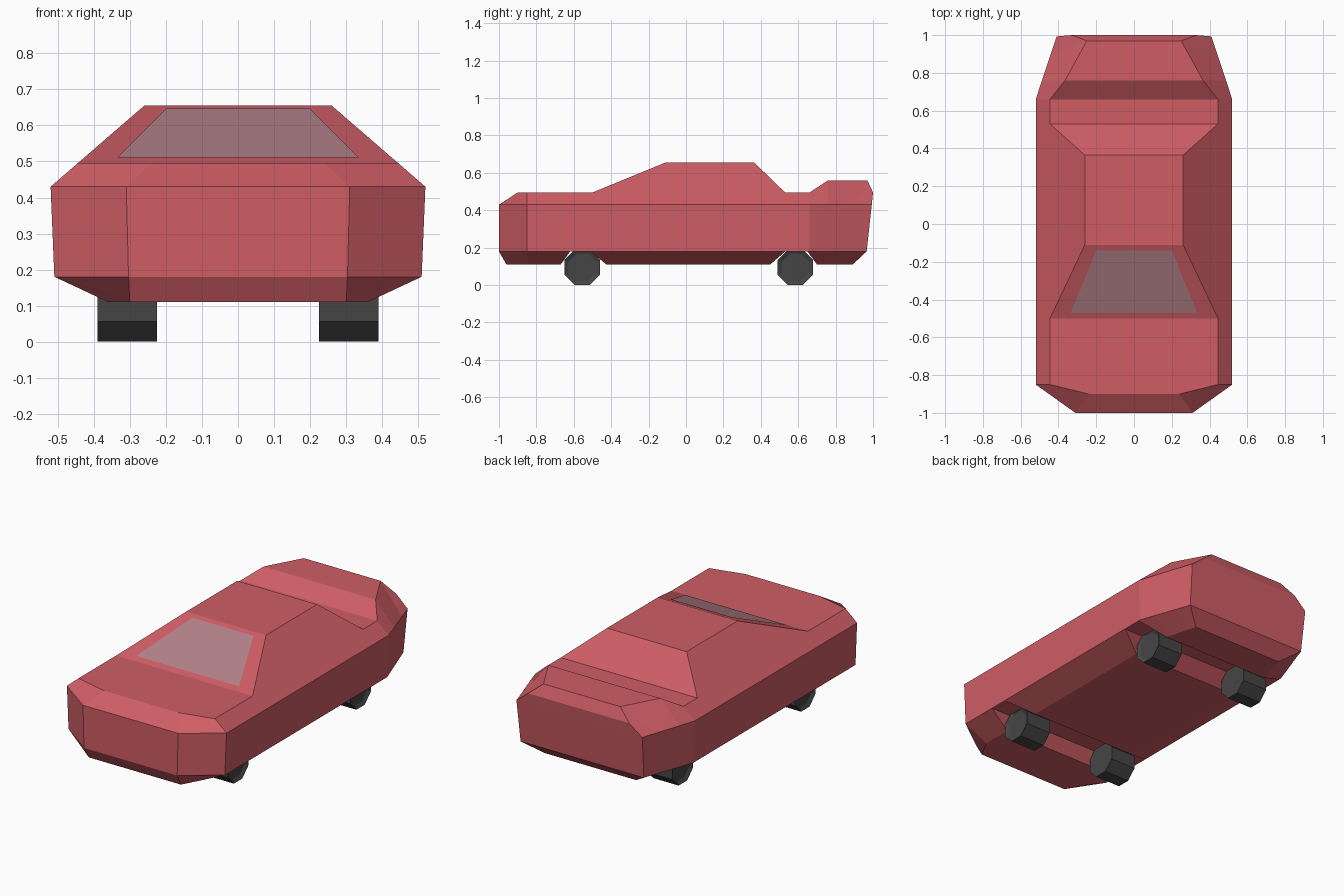
import bpy, bmesh, math
from mathutils import Matrix

if "Cube" in bpy.data.objects:
    bpy.data.objects.remove(bpy.data.objects["Cube"])


def material(name, color):
    m = bpy.data.materials.new(name)
    m.diffuse_color = color
    m.use_nodes = True
    m.node_tree.nodes["Principled BSDF"].inputs["Base Color"].default_value = m.diffuse_color
    return m


def make_object(name, bm, mat=None):
    bmesh.ops.recalc_face_normals(bm, faces=bm.faces)
    me = bpy.data.meshes.new(name)
    bm.to_mesh(me)
    bm.free()
    ob = bpy.data.objects.new(name, me)
    bpy.context.collection.objects.link(ob)
    if mat:
        me.materials.append(mat)
    return ob


red = material("red_paint", (0.62, 0.11, 0.13, 1))
glass_mat = material("glass", (0.45, 0.22, 0.25, 1))
rubber = material("rubber", (0.06, 0.06, 0.06, 1))

# Car body: stations of (top y, top z, top half width, side y, belt half width, floor half width)
stations = [
    (-0.90, 0.495, 0.24, -1.00, 0.31, 0.30),
    (-0.85, 0.495, 0.445, -0.85, 0.52, 0.36),
    (-0.50, 0.495, 0.445, -0.50, 0.52, 0.36),
    (-0.11, 0.655, 0.26, -0.11, 0.52, 0.36),
    (0.365, 0.655, 0.26, 0.365, 0.52, 0.36),
    (0.53, 0.495, 0.445, 0.53, 0.52, 0.36),
    (0.66, 0.495, 0.445, 0.66, 0.52, 0.36),
    (0.76, 0.56, 0.365, 0.76, 0.488, 0.345),
    (0.97, 0.56, 0.25, 0.90, 0.442, 0.32),
    (1.00, 0.495, 0.33, 1.00, 0.41, 0.30),
]
KICK = 0.66  # behind this the tail tucks in toward the floor


def side_y(y, tail, nose):
    if y > KICK:
        return KICK + (y - KICK) * tail
    return max(y, nose)


bm = bmesh.new()
rings = []
for ty, tz, tx, y, bx, fx in stations:
    half = [(tx, ty, tz),
            (bx, side_y(y, 0.98, -1), 0.43),
            (bx * 0.98, side_y(y, 0.90, -1), 0.18),
            (fx, side_y(y, 0.68, -0.96), 0.11)]
    pts = half + [(-px, py, pz) for px, py, pz in reversed(half)]
    rings.append([bm.verts.new(p) for p in pts])
for a, b in zip(rings, rings[1:]):
    for i in range(8):
        j = (i + 1) % 8
        bm.faces.new((a[i], a[j], b[j], b[i]))
for r in (rings[0], rings[-1]):
    for i in range(3):
        bm.faces.new((r[i], r[i + 1], r[6 - i], r[7 - i]))
body = make_object("car_body", bm, red)

# Wheel channels cut across the floor
channels = {"front": [(-0.67, 0.11), (-0.62, 0.179), (-0.51, 0.179), (-0.425, 0.11)],
            "rear": [(0.45, 0.11), (0.53, 0.179), (0.65, 0.179), (0.70, 0.11)]}
for name, prof in channels.items():
    prof = [(prof[0][0], 0)] + prof + [(prof[-1][0], 0)]
    bm = bmesh.new()
    face = bm.faces.new([bm.verts.new((-0.7, y, z)) for y, z in prof])
    ext = bmesh.ops.extrude_face_region(bm, geom=[face])
    bmesh.ops.translate(bm, vec=(1.4, 0, 0),
                        verts=[v for v in ext["geom"] if isinstance(v, bmesh.types.BMVert)])
    cutter = make_object(name + "_channel_cutter", bm, red)
    cutter.hide_render = True
    cutter.hide_viewport = True
    mod = body.modifiers.new(name + "_channel", "BOOLEAN")
    mod.operation = "DIFFERENCE"
    mod.solver = "EXACT"
    mod.object = cutter

# Windscreen pane lying just above the sloping front of the cabin
bm = bmesh.new()
pane = [(-0.335, -0.47), (0.335, -0.47), (0.20, -0.14), (-0.20, -0.14)]
bm.faces.new([bm.verts.new((x, y, 0.499 + (y + 0.5) * 0.41)) for x, y in pane])
make_object("windscreen", bm, glass_mat)

# Octagonal wheels with a shallow recess on the outer face
for end, y in (("front", -0.555), ("rear", 0.585)):
    for side, s in (("right", 1), ("left", -1)):
        bm = bmesh.new()
        r = 0.095 / math.cos(math.pi / 8)
        bmesh.ops.create_cone(bm, cap_ends=True, segments=8, radius1=r, radius2=r, depth=0.165)
        co = bm.verts[:][0].co
        roll = math.pi / 8 - math.atan2(co.y, co.x)
        bm.transform(Matrix.Rotation(math.pi / 2, 4, "Y") @ Matrix.Rotation(roll, 4, "Z"))
        bm.normal_update()
        outer = [f for f in bm.faces if f.normal.x * s > 0.9]
        bmesh.ops.inset_region(bm, faces=outer, thickness=0.024)
        bmesh.ops.translate(bm, verts=outer[0].verts, vec=(-0.012 * s, 0, 0))
        wheel = make_object(f"{end}_{side}_wheel", bm, rubber)
        wheel.location = (0.307 * s, y, 0.095)
